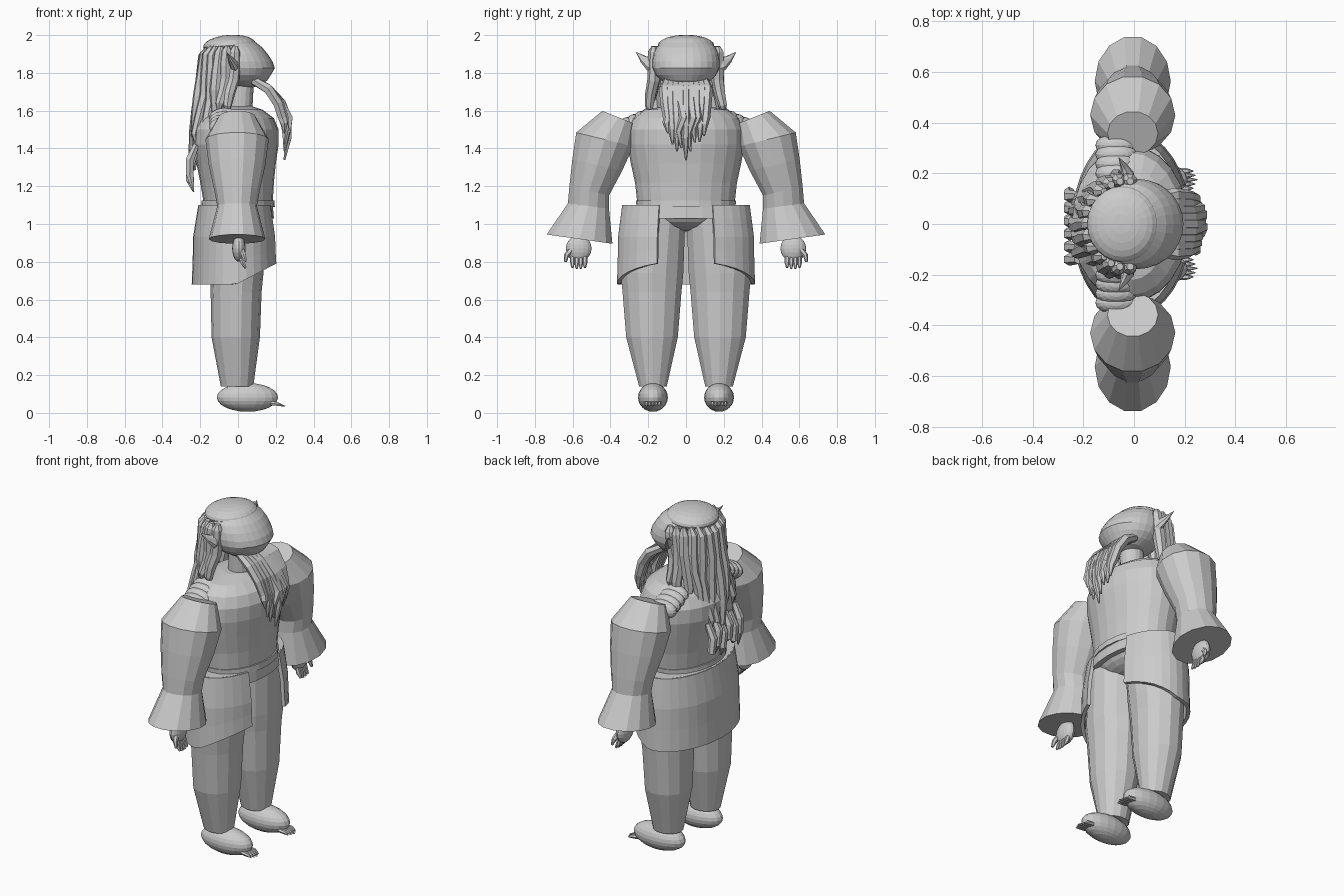
import bpy, math, random
from mathutils import Vector

random.seed(4)
cube = bpy.data.objects.get("Cube")
if cube:
    bpy.data.objects.remove(cube)

grey = bpy.data.materials.new("plain grey")
grey.use_nodes = True
grey.diffuse_color = (0.6, 0.6, 0.6, 1)
grey.node_tree.nodes["Principled BSDF"].inputs["Base Color"].default_value = (0.6, 0.6, 0.6, 1)


def mesh_object(name, verts, faces):
    me = bpy.data.meshes.new(name)
    me.from_pydata(verts, [], faces)
    me.materials.append(grey)
    ob = bpy.data.objects.new(name, me)
    bpy.context.collection.objects.link(ob)
    return ob


def loft(name, rings):
    """Skin a list of equal vertex rings and cap both ends."""
    n = len(rings[0])
    verts = [v for r in rings for v in r]
    faces = [(k * n + i, k * n + (i + 1) % n, (k + 1) * n + (i + 1) % n, (k + 1) * n + i)
             for k in range(len(rings) - 1) for i in range(n)]
    faces += [tuple(reversed(range(n))), tuple(range(len(verts) - n, len(verts)))]
    return mesh_object(name, verts, faces)


def ring(centre, u, v, n):
    c, u, v = Vector(centre), Vector(u), Vector(v)
    return [c + u * math.cos(2 * math.pi * i / n) + v * math.sin(2 * math.pi * i / n)
            for i in range(n)]


def stack(name, rows, n):
    """Upright body from rows of (x, y, z, x radius, y radius)."""
    return loft(name, [ring((x, y, z), (a, 0, 0), (0, b, 0), n) for x, y, z, a, b in rows])


def ball(name, loc, radii, segs=20, rows=12, rot=(0, 0, 0)):
    bpy.ops.mesh.primitive_uv_sphere_add(segments=segs, ring_count=rows, location=loc, rotation=rot)
    ob = bpy.context.object
    ob.name = name
    ob.scale = radii
    ob.data.materials.append(grey)
    return ob


def strand(name, points, radii, n=6, flat=1.0):
    """Tapered lock following a path."""
    pts = [Vector(p) for p in points]
    rings = []
    for i, p in enumerate(pts):
        t = (pts[min(i + 1, len(pts) - 1)] - pts[max(i - 1, 0)]).normalized()
        side = t.cross(Vector((1, 0, 0.3))).normalized()
        rings.append(ring(p, side * radii[i], t.cross(side) * radii[i] * flat, n))
    return loft(name, rings)


# Torso, neck and pelvis
stack("torso", [(0, 0, 1.04, .18, .25), (0, 0, 1.13, .185, .26), (-.005, 0, 1.22, .195, .27),
                (-.01, 0, 1.32, .21, .292), (-.015, 0, 1.42, .23, .31), (-.015, 0, 1.5, .23, .308),
                (-.01, 0, 1.56, .2, .28), (-.005, 0, 1.605, .135, .22), (0, 0, 1.625, .07, .1)], 24)
stack("neck", [(.01, 0, 1.58, .065, .065), (.02, 0, 1.78, .065, .065)], 16)
stack("waist_band", [(0, 0, 1.09, .195, .262), (0, 0, 1.125, .192, .265)], 24)
ball("pelvis", (0, 0, 1.06), (.17, .26, .1))

# Head and cap
stack("head", [(.04, 0, 1.72, .03, .03), (.04, 0, 1.735, .08, .09), (.03, 0, 1.76, .125, .13),
               (.025, 0, 1.79, .15, .16), (.02, 0, 1.825, .175, .176), (.015, 0, 1.86, .168, .178),
               (.005, 0, 1.9, .152, .172), (-.01, 0, 1.935, .138, .158), (-.02, 0, 1.965, .11, .125),
               (-.03, 0, 1.985, .05, .06)], 28)
ball("cap", (-.045, 0, 1.945), (.14, .15, .056), 24, 12, (0, math.radians(-4), 0))

# Skirt: closed around the top, open at the front below, solid thickness
N = 30
verts, faces = [], []
for row in range(5):
    for i in range(N + 1):
        a = math.radians(25 + 310 * i / N)
        c, s = math.cos(a), math.sin(a)
        low = .68 + .11 * max(0, c) / .9
        z = (1.1, 1.03, .93, .82, low)[row]
        if row == 3:
            z = (.93 + low) / 2
        flare = (0, .012, .028, .03, .035)[row]
        verts.append(((.2 + flare) * c - .01, (.338 + flare * .8) * s, z))
for row in range(4):
    for i in range(N):
        k = row * (N + 1) + i
        faces.append((k, k + N + 1, k + N + 2, k + 1))
skirt = mesh_object("skirt", verts, faces)
mod = skirt.modifiers.new("thickness", 'SOLIDIFY')
mod.thickness = .02
mod.offset = -1
stack("skirt_yoke", [(-.01, 0, 1.03, .2, .335), (-.01, 0, 1.1, .194, .33)], 24)

for s, side in ((1, "left"), (-1, "right")):
    # Legs, feet and toe claws
    stack(side + "_leg", [(-.005, s * .175, .14, .086, .075), (-.012, s * .18, .4, .128, .14),
                          (-.01, s * .18, .64, .135, .16), (-.005, s * .18, .74, .14, .17),
                          (0, s * .15, 1.03, .15, .15)], 14)
    ball(side + "_foot", (.05, s * .175, .082), (.162, .079, .076))
    for i in range(5):
        y = s * .175 + (i - 2) * .017
        strand(side + "_toe", [(.17, y, .052), (.21, y, .047), (.25 - abs(i - 2) * .008, y, .036)],
               [.012, .011, .002], 6)

    # Ears
    strand(side + "_ear", [(-.02, s * .15, 1.835), (-.025, s * .19, 1.85), (-.04, s * .225, 1.872),
                           (-.06, s * .262, 1.908)], [.045, .04, .022, .002], 8, .6)

    # Sleeve rings given by inner and outer points (y, z) and depth
    rings = []
    for yi, zi, yo, zo, depth in ((.27, 1.53, .445, 1.6, .1), (.275, 1.41, .585, 1.485, .168),
                                  (.335, 1.28, .605, 1.345, .15), (.405, 1.15, .62, 1.2, .12),
                                  (.405, 1.08, .628, 1.11, .105), (.385, .895, .742, .945, .15)):
        mid = (-.005, s * (yi + yo) / 2, (zi + zo) / 2)
        rings.append(ring(mid, (depth, 0, 0), (0, s * (yo - yi) / 2, (zo - zi) / 2), 14))
    loft(side + "_sleeve", rings)

    # Shoulder rolls
    for i in range(4):
        ball(side + "_shoulder_roll", (-.07, s * (.2 + i * .037), 1.562 - i * .016),
             (.083, .045, .052), 16, 10)

    # Hands, fingers and thumb
    ball(side + "_hand", (.005, s * .568, .87), (.036, .068, .07), 16, 10)
    for i in range(4):
        y = s * (.535 + i * .022)
        strand(side + "_finger", [(.015, y, .83), (.025, y, .795), (.04, y, .762 + abs(i - 1.5) * .005)],
               [.013, .013, .006], 6)
    strand(side + "_thumb", [(.02, s * .61, .86), (.03, s * .632, .835), (.04, s * .638, .8)],
           [.015, .014, .007], 6)

# Long wavy back hair fanned around the skull
LOCKS = 13
for i in range(LOCKS):
    a = math.radians(82 + 196 * i / (LOCKS - 1))
    c, s = math.cos(a), math.sin(a)
    back = max(0, -c)
    phase = random.uniform(0, 6)
    end = 1.66 - .3 * back ** .6 + random.uniform(-.09, .05)
    pts = []
    for k, t in enumerate((0, .08, .3, .5, .7, .88, 1)):
        out = (-.03, 0, .01, .02, .04, .06, .055)[k] * (back + .1)
        wave = .016 * t * math.sin(7 * t + phase)
        x = -.035 + (.148 + out) * c - .035 * t * (1 - back) + wave
        y = (.17 + .015 * t) * s + wave
        pts.append((x, y, 1.94 + (end - 1.94) * t))
    strand("back_lock", pts, [.014, .03, .034, .034, .03, .024, .005], 7)

# Lower lock tips hanging against the back
for i in range(6):
    y = -.14 + i * .05
    top = 1.42 - .03 * (i % 2)
    strand("lower_lock", [(-.22, y, top), (-.255, y, top - .08), (-.255, y * 1.05 + .01, top - .16),
                          (-.235, y * 1.1, 1.17 + .03 * (i % 3))], [.018, .025, .022, .004], 6)

# Beard locks sweeping forward and down
BEARD = 9
for i in range(BEARD):
    f = 2 * i / (BEARD - 1) - 1
    w = random.uniform(-.016, .016)
    end = 1.32 + .12 * abs(f) + random.uniform(0, .06)
    mid = 1.6 + (end - 1.6) * .55
    pts = [(.1 - .02 * abs(f), f * .1, 1.76), (.16, f * .115, 1.715), (.23 - .02 * abs(f), f * .108, 1.64),
           (.262 - .03 * abs(f) + w, f * .1 + w, 1.56), (.265 - .02 * abs(f), f * .1 - w, mid),
           (.245 + w / 2, f * .095, end)]
    strand("beard_lock", pts, [.022, .028, .028, .025, .021, .005], 6)
